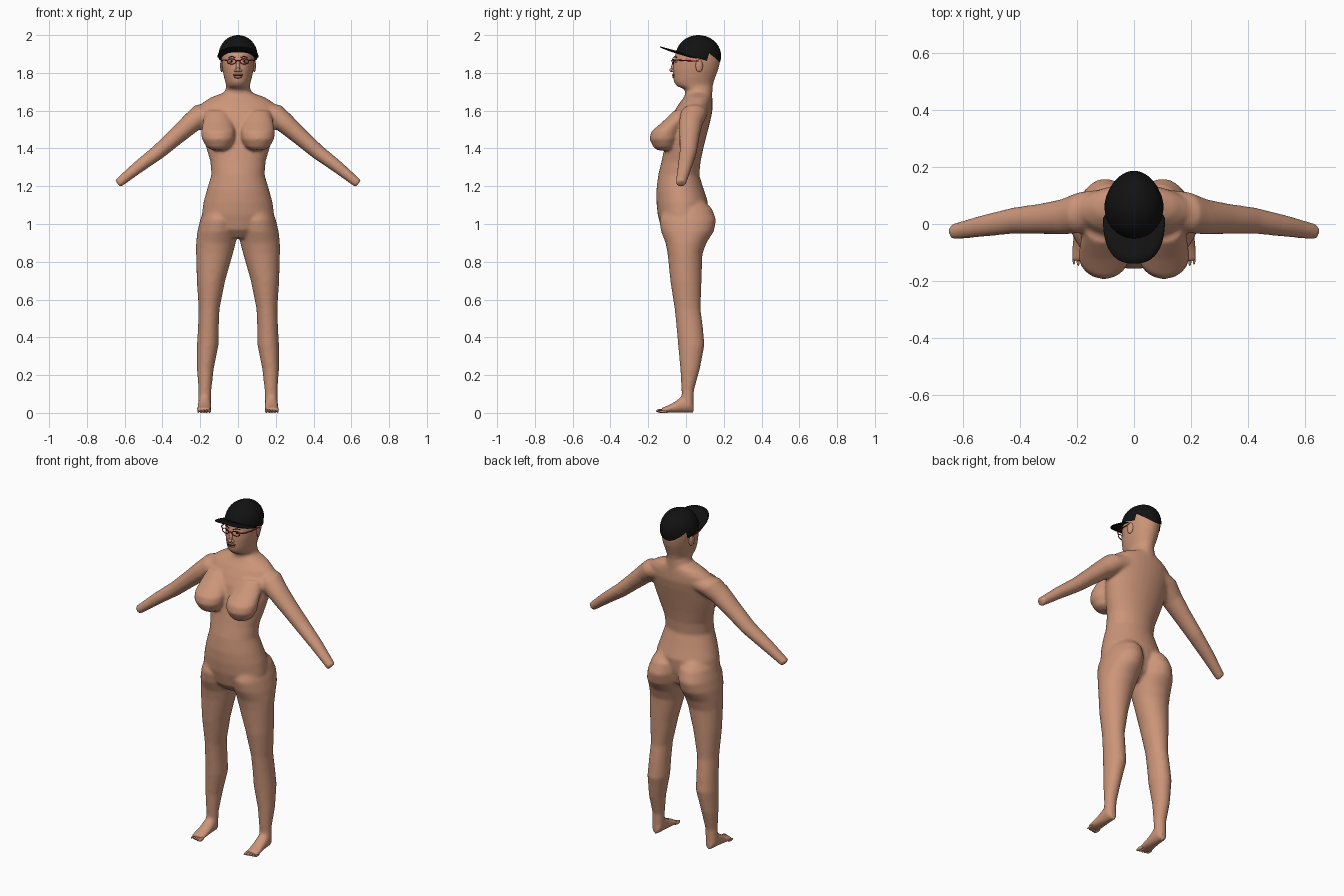
import bpy, bmesh, math
from mathutils import Vector, Matrix

if "Cube" in bpy.data.objects:
    bpy.data.objects.remove(bpy.data.objects["Cube"])


def mat(name, c):
    m = bpy.data.materials.new(name)
    m.diffuse_color = (*c, 1)
    m.use_nodes = True
    m.node_tree.nodes["Principled BSDF"].inputs["Base Color"].default_value = m.diffuse_color
    return m


SKIN = mat("skin", (0.60, 0.30, 0.19))
BLACK = mat("black", (0.006, 0.006, 0.006))
RED = mat("red", (0.55, 0.01, 0.015))
WHITE = mat("eye white", (0.75, 0.72, 0.66))
LIP = mat("lip", (0.36, 0.15, 0.10))


def add(name, bm, m):
    bmesh.ops.recalc_face_normals(bm, faces=bm.faces)
    me = bpy.data.meshes.new(name)
    bm.to_mesh(me)
    bm.free()
    me.materials.append(m)
    for p in me.polygons:
        p.use_smooth = True
    ob = bpy.data.objects.new(name, me)
    bpy.context.collection.objects.link(ob)
    return ob


def loft(bm, rings, n=32):
    """Closed skin over elliptical rings (centre, u axis, v axis)."""
    loops = []
    for c, u, v in rings:
        c, u, v = Vector(c), Vector(u), Vector(v)
        loops.append([bm.verts.new(c + u * math.cos(2 * math.pi * i / n) + v * math.sin(2 * math.pi * i / n))
                      for i in range(n)])
    for a, b in zip(loops, loops[1:]):
        for i in range(n):
            j = (i + 1) % n
            bm.faces.new((a[i], a[j], b[j], b[i]))
    bm.faces.new(loops[0])
    bm.faces.new(loops[-1])


def zloft(bm, rows, s=1):
    """Rows of z, centre x, half width, front y, back y."""
    loft(bm, [((s * cx, (f + b) / 2, z), (rx, 0, 0), (0, (b - f) / 2, 0)) for z, cx, rx, f, b in rows])


def ball(bm, c, r, rot=None):
    m = Matrix.Translation(c) @ (rot or Matrix()) @ Matrix.Diagonal((*r, 1))
    bmesh.ops.create_uvsphere(bm, u_segments=16, v_segments=10, radius=1, matrix=m)


def tube(name, pts, r, m, cyclic=False):
    cu = bpy.data.curves.new(name, 'CURVE')
    cu.dimensions = '3D'
    cu.bevel_depth = r
    cu.bevel_resolution = 2
    cu.use_fill_caps = True
    sp = cu.splines.new('POLY')
    sp.points.add(len(pts) - 1)
    for p, q in zip(sp.points, pts):
        p.co = (*q, 1)
    sp.use_cyclic_u = cyclic
    cu.materials.append(m)
    bpy.context.collection.objects.link(bpy.data.objects.new(name, cu))


# body: torso, head, limbs and feet fused into one smooth skin
bm = bmesh.new()
zloft(bm, [(0.925, 0, .07, -.09, .04), (.97, 0, .15, -.13, .09), (1.05, 0, .192, -.15, .11),
           (1.12, 0, .182, -.157, .115), (1.18, 0, .165, -.157, .095), (1.26, 0, .141, -.147, .07),
           (1.33, 0, .146, -.13, .077), (1.40, 0, .167, -.115, .092), (1.48, 0, .187, -.10, .112),
           (1.55, 0, .197, -.085, .13), (1.60, 0, .20, -.06, .14), (1.64, 0, .19, -.035, .14),
           (1.67, 0, .145, -.012, .138), (1.69, 0, .09, -.003, .135), (1.70, 0, .07, 0, .13)])
zloft(bm, [(1.62, 0, .08, -.02, .14), (1.69, 0, .07, -.003, .14), (1.715, 0, .066, -.01, .14),
           (1.73, 0, .062, -.05, .142), (1.75, 0, .067, -.064, .146), (1.78, 0, .075, -.068, .157),
           (1.82, 0, .083, -.07, .172), (1.86, 0, .087, -.066, .181), (1.90, 0, .088, -.058, .18),
           (1.94, 0, .078, -.03, .165), (1.98, 0, .04, .03, .12)])
for s in (1, -1):
    # leg and buttock
    zloft(bm, [(1.13, .085, .06, -.08, .09), (1.08, .09, .09, -.12, .138), (1.02, .10, .101, -.142, .16),
               (.96, .109, .106, -.132, .147), (.90, .117, .105, -.108, .108), (.84, .125, .097, -.097, .087),
               (.70, .143, .075, -.083, .082), (.55, .153, .055, -.06, .077), (.45, .157, .055, -.05, .09),
               (.36, .160, .057, -.042, .098), (.23, .173, .044, -.03, .073), (.12, .175, .034, -.024, .042),
               (.03, .178, .034, -.02, .04)], s)
    # bust
    zloft(bm, [(1.39, .103, .03, -.15, -.08), (1.405, .103, .062, -.172, -.06), (1.45, .105, .087, -.194, -.04),
               (1.49, .105, .089, -.184, -.03), (1.54, .107, .08, -.125, 0), (1.60, .11, .06, -.065, .04)], s)
    # arm, cut off at the wrist
    u = Vector((s * .64, 0, .77))
    loft(bm, [((s * x, y, z), u * r, (0, r * 1.15, 0)) for x, y, z, r in
              [(.10, .06, 1.605, .055), (.19, .04, 1.58, .062), (.25, .025, 1.533, .054), (.33, .018, 1.462, .046),
               (.42, .012, 1.383, .040), (.53, -.007, 1.30, .033), (.637, -.028, 1.213, .024)]])
    # foot
    loft(bm, [((s * cx, y, h / 2), (rx, 0, 0), (0, 0, h / 2)) for y, cx, rx, h in
              [(.04, .176, .02, .05), (.02, .176, .032, .09), (-.02, .177, .035, .09), (-.055, .178, .036, .062),
               (-.09, .18, .038, .042), (-.13, .181, .038, .026)]])
body = add("body", bm, SKIN)
re = body.modifiers.new("fuse", 'REMESH')
re.mode = 'VOXEL'
re.voxel_size = .008
re.use_smooth_shade = True
sm = body.modifiers.new("soften", 'SMOOTH')
sm.factor = .5
sm.iterations = 9

# toes
bm = bmesh.new()
for s in (1, -1):
    for i in range(5):
        r = .0105 - .001 * i
        ball(bm, (s * (.151 + .0148 * i), -.132 + .003 * i, r), (r * .8, .027 - .001 * i, r))
add("toes", bm, SKIN)

# nose, ears and brow ridge
bm = bmesh.new()
ball(bm, (0, -.066, 1.835), (.010, .012, .032), Matrix.Rotation(math.radians(-14), 4, 'X'))
ball(bm, (0, -.074, 1.815), (.012, .014, .011))
for s in (1, -1):
    ball(bm, (s * .012, -.067, 1.812), (.009, .010, .008))
    ball(bm, (s * .086, .07, 1.838), (.008, .020, .034), Matrix.Rotation(math.radians(s * 14), 4, 'Z'))
add("nose_and_ears", bm, SKIN)

# lips with a dark mouth line
bm = bmesh.new()
ball(bm, (0, -.063, 1.790), (.026, .010, .006))
ball(bm, (0, -.063, 1.778), (.022, .010, .007))
add("lips", bm, LIP)
tube("mouth_line", [(x / 100, -.0735 + x * x * .0016, 1.784) for x in (-2.4, -1.2, 0, 1.2, 2.4)], .0015, BLACK)

# eyes, brows and glasses
whites, pupils = bmesh.new(), bmesh.new()
for s in (1, -1):
    ball(whites, (s * .034, -.052, 1.862), (.014, .007, .007))
    ball(pupils, (s * .034, -.057, 1.862), (.006, .004, .006))
    tube("eyebrow", [(s * .015, -.066, 1.881), (s * .032, -.060, 1.887), (s * .05, -.048, 1.882)], .0022, BLACK)
    tube("lens_rim", [(s * (.034 + .023 * math.cos(a)), -.069 + .004 * math.cos(a), 1.861 + .014 * math.sin(a))
                      for a in [k * math.pi / 12 for k in range(24)]], .0026, RED, True)
    tube("temple_arm", [(s * .056, -.065, 1.866), (s * .078, -.045, 1.868), (s * .088, .0, 1.865),
                        (s * .091, .07, 1.862)], .003, RED)
tube("nose_bridge", [(-.012, -.073, 1.864), (0, -.077, 1.867), (.012, -.073, 1.864)], .0026, RED)
add("eyes", whites, WHITE)
add("pupils", pupils, BLACK)

# cap crown: dome whose rim dips to the back, notched behind the ears
bm = bmesh.new()
N, K = 64, 12
rows = []
for i in range(N):
    a = 2 * math.pi * i / N
    y = .066 - .120 * math.cos(a)
    rim = 1.932 - .27 * (y + .14) if y < .115 else 1.91 - .78 * (y - .115)
    e0 = math.asin((rim - 1.89) / .11)
    col = []
    for k in range(K):
        e = e0 + (math.pi / 2 - e0) * k / K
        yy = .066 - .120 * math.cos(a) * math.cos(e)
        w = .104 - .012 * max(0, (yy - .06) / .12)
        col.append(bm.verts.new((w * math.sin(a) * math.cos(e), yy, 1.89 + .11 * math.sin(e))))
    rows.append(col)
top = bm.verts.new((0, .066, 2.0))
for i in range(N):
    p, q = rows[i], rows[(i + 1) % N]
    for k in range(K - 1):
        bm.faces.new((p[k], q[k], q[k + 1], p[k + 1]))
    bm.faces.new((p[-1], q[-1], top))
add("cap_crown", bm, BLACK)

# cap brim: thin arched plate
bm = bmesh.new()
grid = []
for i in range(25):
    a = math.pi * (i / 24 - .5)
    c = math.copysign(abs(math.sin(a)) ** .8, a)
    inner = Vector((.085 * math.sin(a), .06 - .10 * math.cos(a)))
    outer = Vector((.108 * c, .02 - .158 * math.cos(a) ** .8))
    row = []
    for t in (0, .33, .67, 1):
        p = inner.lerp(outer, t)
        row.append(bm.verts.new((p.x, p.y, 1.939 - .27 * (p.y + .14) - 1.0 * p.x ** 2)))
    grid.append(row)
for p, q in zip(grid, grid[1:]):
    for k in range(3):
        bm.faces.new((p[k], q[k], q[k + 1], p[k + 1]))
brim = add("cap_brim", bm, BLACK)
so = brim.modifiers.new("thickness", 'SOLIDIFY')
so.thickness = .004
so.offset = 0
